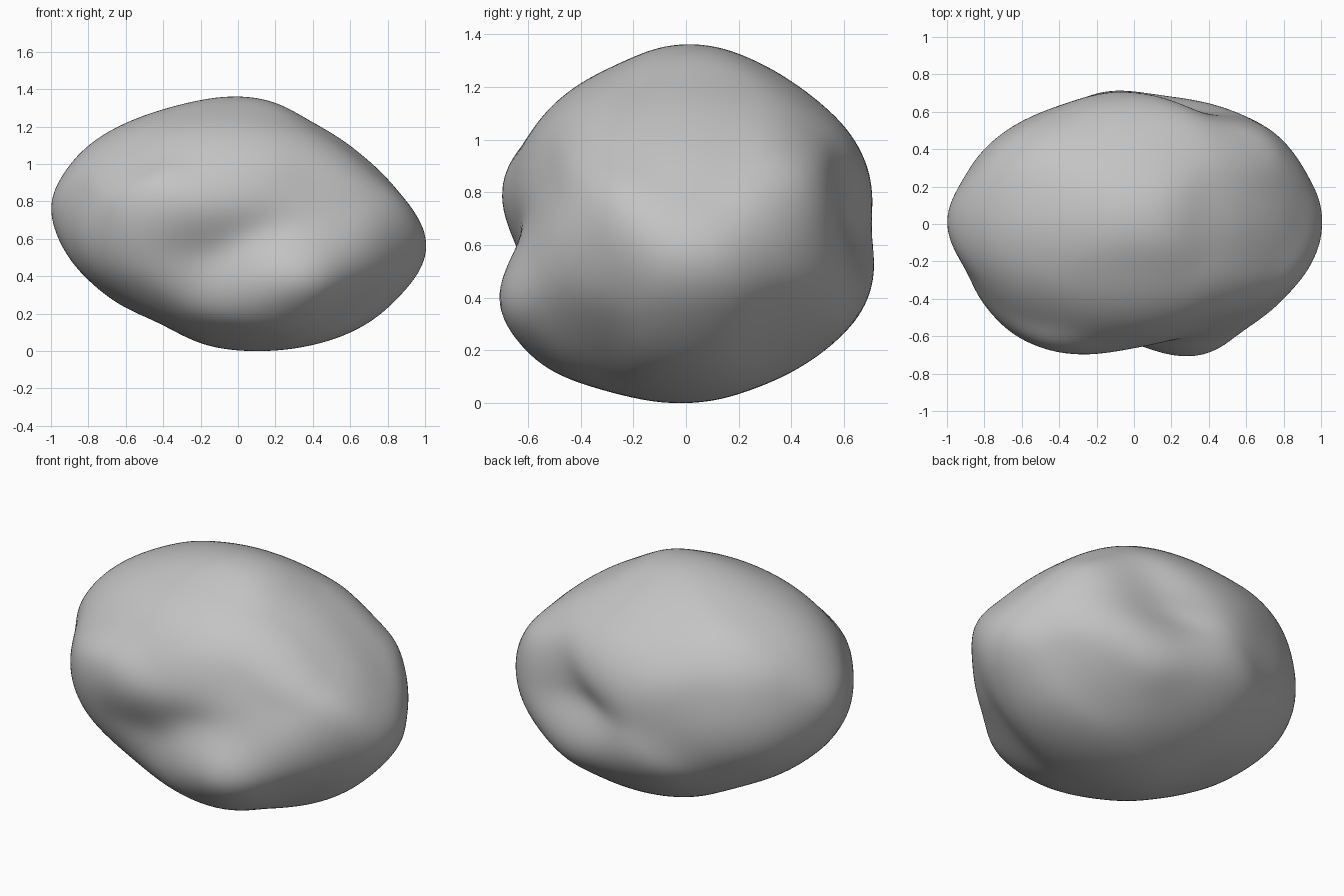
import bpy
import bmesh
from math import exp
from mathutils import Vector

# Overall half sizes of the boulder and the height of its middle
HALF = Vector((1.0, 0.707, 0.68))
MIDDLE = Vector((0, 0, 0.68))

# Outline seen from the front (x, z)
front_outline = [
    (-1.005, .76), (-.93, .95), (-.8, 1.1), (-.6, 1.22), (-.3, 1.32), (0, 1.36),
    (.15, 1.345), (.38, 1.23), (.5, 1.17), (.62, 1.08), (.72, 1), (.81, .91),
    (.93, .75), (1.01, .6), (.98, .45), (.85, .28), (.7, .15), (.5, .06),
    (.1, 0), (-.2, .04), (-.4, .14), (-.6, .23), (-.8, .38), (-.95, .58)]
# Outline seen from the side (y, z), upper and lower arcs
side_outline = [
    (-.63, .94), (-.55, 1.08), (-.44, 1.185), (-.25, 1.29), (.28, 1.29),
    (.43, 1.2), (.58, 1.07), (.65, .98), (.62, .29), (.5, .18), (.32, .08),
    (-.33, .06)]
# Outline seen from above (x, y), left and right arcs
top_outline = [
    (-.93, .2), (-.8, .4), (-.6, .55), (-.35, .65), (.74, .49), (.9, .3),
    (.96, -.18), (-.53, -.64), (-.93, -.18)]
# Front overhang, hollow and lip
front_features = [
    (-.28, -.705, .76), (.05, -.655, .82), (.3, -.59, .82), (-.2, -.65, .63),
    (-.12, -.6, .5), (-.42, -.58, .42), (.1, -.625, .62), (.33, -.715, .38),
    (-.03, -.63, .33), (.3, -.6, .21), (.45, -.6, .62), (.64, -.53, .46),
    (.73, -.46, .53), (.89, -.28, .55), (-.7, -.51, .55), (-.79, -.43, .6)]
# Back hollow between an upper and a lower bulge
back_features = [
    (.4, .575, .77), (.24, .625, .6), (0, .71, .46), (.35, .67, .44),
    (-.1, .7, .84), (.58, .57, .8), (.2, .655, .93), (.55, .59, .46)]
# Shoulders in the diagonal directions: direction signs and fullness
shoulders = [
    ((1, 1, 1), .955), ((1, -1, 1), .92), ((-1, 1, 1), 1.035), ((-1, -1, 1), 1.0),
    ((1, 1, -1), 1.02), ((1, -1, -1), 1.03), ((-1, 1, -1), .94), ((-1, -1, -1), .97)]


def guide(point):
    """Direction on the unit ball and fullness there."""
    p = Vector(point) - MIDDLE
    q = Vector(a / b for a, b in zip(p, HALF))
    return q.normalized(), q.length


guides = [guide((x, 0, z)) for x, z in front_outline]
guides += [guide((0, y, z)) for y, z in side_outline]
guides += [guide((x, y, MIDDLE.z)) for x, y in top_outline]
guides += [guide(p) for p in front_features + back_features]
guides += [(Vector(s).normalized(), full) for s, full in shoulders]


def blend(direction, layer):
    """Smooth weighted mean of the offsets in one layer."""
    sharpness, offsets = layer
    total, weight = 0.0, 0.02
    for (d, _), off in zip(guides, offsets):
        w = exp(sharpness * (direction.dot(d) - 1))
        total += w * off
        weight += w
    return total / weight


# Broad form first, then finer corrections
layers = []
remaining = [full - 1 for _, full in guides]
for sharpness in (8, 18, 30, 40, 40):
    layer = (sharpness, remaining)
    layers.append(layer)
    remaining = [r - blend(d, layer) for (d, _), r in zip(guides, remaining)]

old = bpy.data.objects.get("Cube")
if old:
    bpy.data.objects.remove(old, do_unlink=True)

# Shape a ball into the boulder
bm = bmesh.new()
bmesh.ops.create_icosphere(bm, subdivisions=6, radius=1)
for v in bm.verts:
    d = v.co.normalized()
    fullness = 1 + sum(blend(d, layer) for layer in layers)
    v.co = MIDDLE + d * HALF * fullness
for _ in range(3):
    bmesh.ops.smooth_vert(bm, verts=bm.verts, factor=0.5,
                          use_axis_x=True, use_axis_y=True, use_axis_z=True)
for f in bm.faces:
    f.smooth = True

# Rest it on the ground
lowest = min(v.co.z for v in bm.verts)
bmesh.ops.translate(bm, verts=bm.verts, vec=(0, 0, -lowest))

mesh = bpy.data.meshes.new("boulder")
bm.to_mesh(mesh)
bm.free()
boulder = bpy.data.objects.new("boulder", mesh)
bpy.context.collection.objects.link(boulder)

# Plain grey stone
stone = bpy.data.materials.new("grey_stone")
stone.use_nodes = True
grey = (0.55, 0.55, 0.55, 1)
stone.diffuse_color = grey
shader = stone.node_tree.nodes["Principled BSDF"]
shader.inputs["Base Color"].default_value = grey
shader.inputs["Roughness"].default_value = 0.9
mesh.materials.append(stone)
